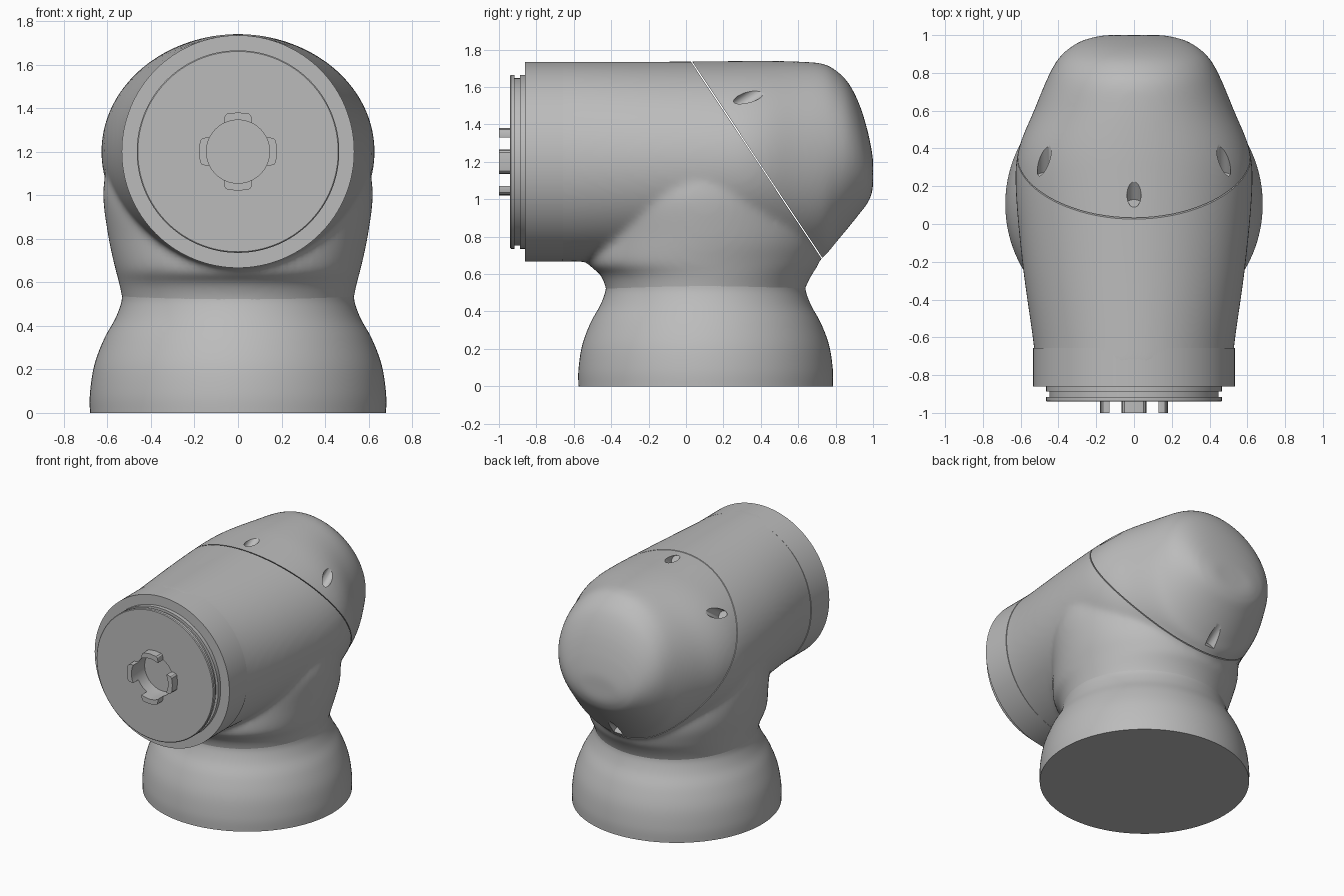
import bpy, bmesh, math
from mathutils import Vector, Matrix

old = bpy.data.objects.get("Cube")
if old:
    bpy.data.objects.remove(old, do_unlink=True)

AXIS_Z = 1.2          # height of the horizontal tube axis
BASE_Y = 0.105        # centre of the vertical column

grey = bpy.data.materials.new("light_grey")
grey.use_nodes = True
grey.diffuse_color = (0.5, 0.5, 0.5, 1)
grey.node_tree.nodes["Principled BSDF"].inputs["Base Color"].default_value = grey.diffuse_color


def make_object(name, bm):
    bmesh.ops.recalc_face_normals(bm, faces=bm.faces)
    mesh = bpy.data.meshes.new(name)
    bm.to_mesh(mesh)
    bm.free()
    mesh.materials.append(grey)
    obj = bpy.data.objects.new(name, mesh)
    bpy.context.collection.objects.link(obj)
    return obj


def loft(bm, rings, cap=True):
    """Skin a list of equally long point rings."""
    loops = [[bm.verts.new(p) for p in ring] for ring in rings]
    n = len(loops[0])
    for a, b in zip(loops, loops[1:]):
        for i in range(n):
            j = (i + 1) % n
            bm.faces.new((a[i], a[j], b[j], b[i]))
    if cap:
        bm.faces.new(loops[0])
        bm.faces.new(loops[-1])


def angles(n):
    return [2 * math.pi * i / n for i in range(n)]


def horizontal_ring(z, front, back, width, n=96):
    mid, half = (front + back) / 2, (back - front) / 2
    return [(width * math.cos(a), mid + half * math.sin(a), z) for a in angles(n)]


def upright_ring(y, width, top, bottom, n=96):
    mid, half = (top + bottom) / 2, (top - bottom) / 2
    return [(width * math.cos(a), y, mid + half * math.sin(a)) for a in angles(n)]


def smooth_stations(rows, steps=5):
    """Catmull-Rom interpolation between section rows."""
    out = []
    for i in range(len(rows) - 1):
        p0, p1 = rows[max(i - 1, 0)], rows[i]
        p2, p3 = rows[i + 1], rows[min(i + 2, len(rows) - 1)]
        for k in range(steps):
            t = k / steps
            out.append([b + 0.5 * t * (c - a + t * (2 * a - 5 * b + 4 * c - d
                        + t * (3 * (b - c) + d - a)))
                        for a, b, c, d in zip(p0, p1, p2, p3)])
    return out + [list(rows[-1])]


def bake(obj):
    """Replace the mesh by its modified result."""
    deps = bpy.context.evaluated_depsgraph_get()
    mesh = bpy.data.meshes.new_from_object(obj.evaluated_get(deps))
    obj.modifiers.clear()
    obj.data = mesh


def disc_stack(name, profile, n=128):
    """Revolve (radius, y) pairs about the tube axis."""
    bm = bmesh.new()
    loft(bm, [upright_ring(y, r, AXIS_Z + r, AXIS_Z - r, n) for r, y in profile])
    return make_object(name, bm)


# Base bell
bm = bmesh.new()
bell = [(0.68, 0), (0.68, 0.09), (0.66, 0.22), (0.615, 0.34),
        (0.565, 0.43), (0.538, 0.5), (0.532, 0.545)]
loft(bm, [horizontal_ring(z, BASE_Y - r, BASE_Y + r, r, 128)
          for r, z in smooth_stations(bell)])
base = make_object("base", bm)

# Elbow body: horizontal tube and vertical column fused with soft blends
bm = bmesh.new()
tube = [(-0.76, 0.53, 1.735, 0.667), (-0.65, 0.53, 1.735, 0.667),
        (-0.2, 0.592, 1.735, 0.662), (0.2, 0.627, 1.738, 0.66),
        (0.4, 0.61, 1.74, 0.66), (0.6, 0.53, 1.736, 0.66),
        (0.73, 0.477, 1.725, 0.69), (0.8, 0.445, 1.69, 0.765),
        (0.87, 0.405, 1.62, 0.85), (0.93, 0.345, 1.5, 0.925),
        (0.975, 0.265, 1.35, 0.985), (1.0, 0.16, 1.22, 1.05)]
loft(bm, [upright_ring(*s) for s in smooth_stations(tube)])
column = [(0.45, -0.42, 0.62, 0.52), (0.53, -0.43, 0.64, 0.532),
          (0.6, -0.46, 0.675, 0.547), (0.66, -0.52, 0.71, 0.563),
          (0.8, -0.5, 0.73, 0.594), (1.0, -0.45, 0.65, 0.62),
          (1.15, -0.3, 0.5, 0.6)]
loft(bm, [horizontal_ring(*s) for s in smooth_stations(column)])
body = make_object("elbow_body", bm)
remesh = body.modifiers.new("fuse", 'REMESH')
remesh.mode = 'VOXEL'
remesh.voxel_size = 0.018
soften = body.modifiers.new("soften", 'SMOOTH')
soften.factor = 0.5
soften.iterations = 12
bake(body)

# Slanted seam: split the body into a front housing and a rear cap
seam_point = Vector((0, 0.03, 1.735))
seam_normal = Vector((0, 0.833, 0.553)).normalized()


def split(name, side):
    bm = bmesh.new()
    bm.from_mesh(body.data)
    cut = bmesh.ops.bisect_plane(
        bm, geom=bm.verts[:] + bm.edges[:] + bm.faces[:],
        plane_co=seam_point + seam_normal * side * 0.003, plane_no=seam_normal,
        clear_outer=side < 0, clear_inner=side > 0)
    rim = [e for e in cut["geom_cut"] if isinstance(e, bmesh.types.BMEdge)]
    bmesh.ops.edgeloop_fill(bm, edges=rim)
    return make_object(name, bm)


housing = split("elbow_housing", -1)
rear_cap = split("rear_cap", 1)
bpy.data.objects.remove(body, do_unlink=True)

# Screw pockets bored square to the seam
bm = bmesh.new()
turn = seam_normal.to_track_quat('Z', 'Y').to_matrix().to_4x4()
for spot in [(0, 0.109, 1.706), (0.475, 0.252, 1.49),
             (-0.475, 0.252, 1.49), (0, 0.757, 0.727)]:
    centre = Vector(spot) + seam_normal * 0.25
    bmesh.ops.create_cone(bm, cap_ends=True, segments=32, radius1=0.037, radius2=0.037,
                          depth=0.5, matrix=Matrix.Translation(centre) @ turn)
cutter = make_object("pocket_cutter", bm)
cutter.hide_render = True
bore = rear_cap.modifiers.new("pockets", 'BOOLEAN')
bore.operation = 'DIFFERENCE'
bore.solver = 'EXACT'
bore.object = cutter
bake(rear_cap)
bpy.data.objects.remove(cutter, do_unlink=True)

# Front collar and coupling flange with a bowl-shaped bore
collar = disc_stack("front_collar", [(0.525, -0.64), (0.525, -0.657), (0.534, -0.657),
                                     (0.534, -0.86), (0.4, -0.86), (0.4, -0.64)])
bowl = [(0.145 * math.cos(a), -0.82 + 0.09 * math.sin(a))
        for a in [math.radians(d) for d in range(0, 88, 12)]]
flange = disc_stack("coupling_flange",
                    [(0.465, -0.85), (0.465, -0.888), (0.447, -0.888), (0.447, -0.917),
                     (0.465, -0.917), (0.465, -0.936), (0.46, -0.941), (0.145, -0.941)] + bowl)

# Four coupling lugs around the bore
lugs = []
inner = [(0.145 * math.sin(a), 0.145 * math.cos(a))
         for a in [math.radians(d) for d in range(-26, 27, 4)]]
outer = [(0.065, 0.145), (0.06, 0.165), (0.05, 0.174), (0.0, 0.18)]
outline = inner + outer + [(-x, r) for x, r in outer[-2::-1]]
for i, side in enumerate(("top", "right", "bottom", "left")):
    c, s = math.cos(i * math.pi / 2), math.sin(i * math.pi / 2)
    bm = bmesh.new()
    loft(bm, [[(x * c - r * s, y, AXIS_Z + x * s + r * c) for x, r in outline]
              for y in (-1.0, -0.93)])
    lugs.append(make_object("lug_" + side, bm))

# Smooth shading with crisp edges
bpy.ops.object.select_all(action='DESELECT')
for obj in [base, housing, rear_cap, collar, flange] + lugs:
    obj.select_set(True)
bpy.context.view_layer.objects.active = base
bpy.ops.object.shade_smooth_by_angle(angle=math.radians(32))
